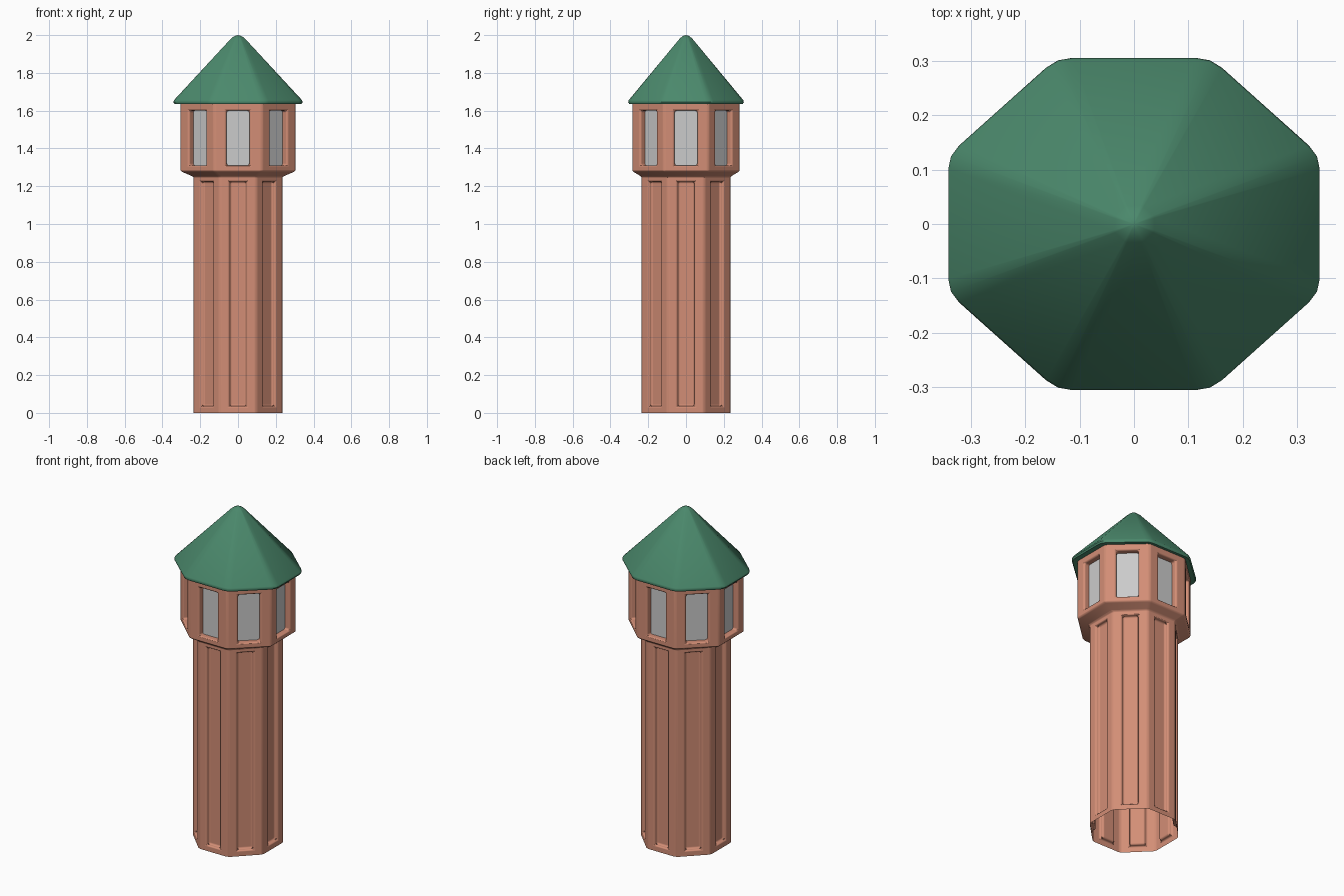
import bpy
import bmesh
from math import pi, cos, tan
from mathutils import Vector, Matrix

if "Cube" in bpy.data.objects:
    bpy.data.objects.remove(bpy.data.objects["Cube"])


def material(name, rgb):
    m = bpy.data.materials.new(name)
    m.diffuse_color = (*rgb, 1)
    m.use_nodes = True
    m.node_tree.nodes["Principled BSDF"].inputs["Base Color"].default_value = m.diffuse_color
    return m


def octagon(ax, ay, z, cut=0.0):
    """Octagon with flats on the axes; cut > 0 rounds every corner."""
    corners = []
    for i in range(8):
        p = Matrix.Rotation(pi / 8 + i * pi / 4, 3, 'Z') @ Vector((1 / cos(pi / 8), 0, 0))
        corners.append(Vector((p.x * ax, p.y * ay, z)))
    if not cut:
        return corners
    pts = []
    for i, c in enumerate(corners):
        a = c.lerp(corners[i - 1], cut)
        b = c.lerp(corners[(i + 1) % 8], cut)
        pts += [a, (a + b) / 4 + c / 2, b]
    return pts


def finish(bm, name, mat=None, bevel=0):
    bmesh.ops.remove_doubles(bm, verts=bm.verts, dist=1e-5)
    me = bpy.data.meshes.new(name)
    bm.to_mesh(me)
    bm.free()
    ob = bpy.data.objects.new(name, me)
    bpy.context.collection.objects.link(ob)
    if mat:
        me.materials.append(mat)
    if bevel:
        for p in me.polygons:
            p.use_smooth = True
        b = ob.modifiers.new("soft_edges", 'BEVEL')
        b.width = bevel
        b.segments = 3
        b.limit_method = 'ANGLE'
        b.angle_limit = pi / 9
        b.harden_normals = True
    return ob


def quad(bm, *pts):
    return bm.faces.new([bm.verts.new(p) for p in pts])


def skin(bm, lo, hi):
    n = len(lo)
    for i in range(n):
        j = (i + 1) % n
        quad(bm, lo[i], lo[j], hi[j], hi[i])


def panelled_wall(bm, lo, hi, half, z0, z1, depth, floor=True):
    """Eight walls, each with a sunk panel; returns the panel floors."""
    floors = []
    for i in range(8):
        j = (i + 1) % 8
        out = [lo[i], lo[j], hi[j], hi[i]]
        along = (lo[j] - lo[i]).normalized()
        inward = Vector((-along.y, along.x, 0))
        mid = (lo[i] + lo[j]) / 2
        rim = [Vector((mid.x, mid.y, z)) + along * s * half
               for s, z in ((-1, z0), (1, z0), (1, z1), (-1, z1))]
        back = [p + inward * depth for p in rim]
        for k in range(4):
            m = (k + 1) % 4
            quad(bm, out[k], out[m], rim[m], rim[k])
            quad(bm, rim[k], rim[m], back[m], back[k])
        if floor:
            quad(bm, *back)
        floors.append(back)
    return floors


brick = material("terracotta", (0.65, 0.27, 0.18))
green = material("roof_green", (0.07, 0.25, 0.15))

# Shaft, open underneath, with a tall sunk panel on each side
bm = bmesh.new()
panelled_wall(bm, octagon(0.235, 0.235, 0), octagon(0.235, 0.235, 1.25),
              0.043, 0.035, 1.225, 0.022)
# Flared underside and lookout walls with window openings
top = octagon(0.235, 0.235, 1.25)
base = octagon(0.305, 0.284, 1.28)
skin(bm, top, base)
panes = panelled_wall(bm, base, octagon(0.305, 0.284, 1.645),
                      0.06, 1.31, 1.60, 0.034, floor=False)
finish(bm, "tower_body", brick, 0.012)

# Window panes
bm = bmesh.new()
for p in panes:
    quad(bm, *p)
finish(bm, "window_panes")

# Roof: underside, eave and cone with a blunt tip
bm = bmesh.new()
rings = [octagon(s * 0.342, s * 0.306, z, 0.1) for s, z in
         ((0.88, 1.638), (0.985, 1.636), (1.0, 1.645), (0.99, 1.656),
          (0.11, 1.981), (0.07, 1.992), (0.03, 1.998))]
for lo, hi in zip(rings, rings[1:]):
    skin(bm, lo, hi)
for i, p in enumerate(rings[-1]):
    bm.faces.new([bm.verts.new(v) for v in
                  (p, rings[-1][(i + 1) % len(rings[-1])], Vector((0, 0, 2.0)))])
roof = finish(bm, "roof", green)
bpy.context.view_layer.objects.active = roof
roof.select_set(True)
bpy.ops.object.shade_smooth_by_angle(angle=pi / 4)
